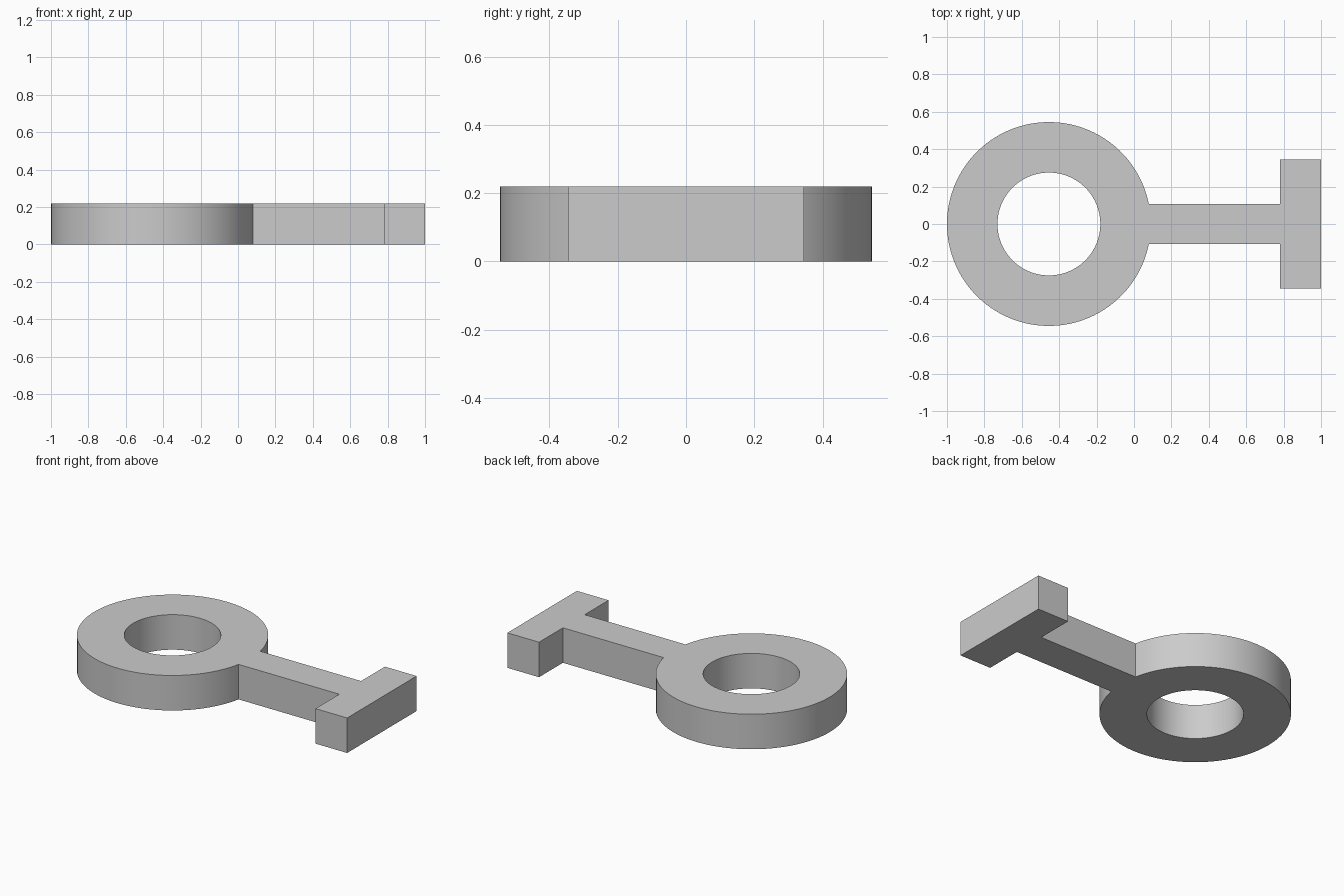
import bpy
import bmesh
from math import asin, cos, sin, pi, radians

cube = bpy.data.objects.get("Cube")
if cube:
    bpy.data.objects.remove(cube, do_unlink=True)

HEIGHT = 0.22
RING_X, OUTER, INNER = -0.455, 0.545, 0.275
BAR_HALF = 0.108
HEAD_X, HEAD_HALF = 0.78, 0.345
SEGMENTS = 96


def arc(radius, start, end, steps):
    """Points on an arc around the ring centre."""
    angles = [start + (end - start) * i / steps for i in range(steps + 1)]
    return [(RING_X + radius * cos(a), radius * sin(a)) for a in angles]


# Outer outline: ring, straight stem and crossbar
join = asin(BAR_HALF / OUTER)
upper = [(HEAD_X, BAR_HALF), (HEAD_X, HEAD_HALF), (1, HEAD_HALF)]
lower = [(x, -y) for x, y in upper]
outline = lower + upper[::-1] + arc(OUTER, join, 2 * pi - join, SEGMENTS)

# Round hole
hole = arc(INNER, 0, 2 * pi, SEGMENTS)[:-1]

# Fill between the outlines and raise to full thickness
bm = bmesh.new()
edges = []
for loop in (outline, hole):
    verts = [bm.verts.new((x, y, 0)) for x, y in loop]
    edges += [bm.edges.new((v, verts[i - 1])) for i, v in enumerate(verts)]
bmesh.ops.triangle_fill(bm, use_beauty=True, use_dissolve=False, edges=edges,
                        normal=(0, 0, 1))
raised = bmesh.ops.extrude_face_region(bm, geom=bm.faces[:],
                                       use_keep_orig=True)
top = [g for g in raised["geom"] if isinstance(g, bmesh.types.BMVert)]
bmesh.ops.translate(bm, verts=top, vec=(0, 0, HEIGHT))
bmesh.ops.recalc_face_normals(bm, faces=bm.faces[:])

mesh = bpy.data.meshes.new("ring_handle_key")
bm.to_mesh(mesh)
bm.free()
key = bpy.data.objects.new("ring_handle_key", mesh)
bpy.context.collection.objects.link(key)

# Plain grey material
grey = bpy.data.materials.new("light_grey")
grey.use_nodes = True
colour = (0.6, 0.6, 0.6, 1)
grey.diffuse_color = colour
for node in grey.node_tree.nodes:
    if node.type == "BSDF_PRINCIPLED":
        node.inputs["Base Color"].default_value = colour
mesh.materials.append(grey)

# Smooth curved walls, sharp corners
bpy.ops.object.select_all(action="DESELECT")
key.select_set(True)
bpy.context.view_layer.objects.active = key
bpy.ops.object.shade_smooth_by_angle(angle=radians(30))
